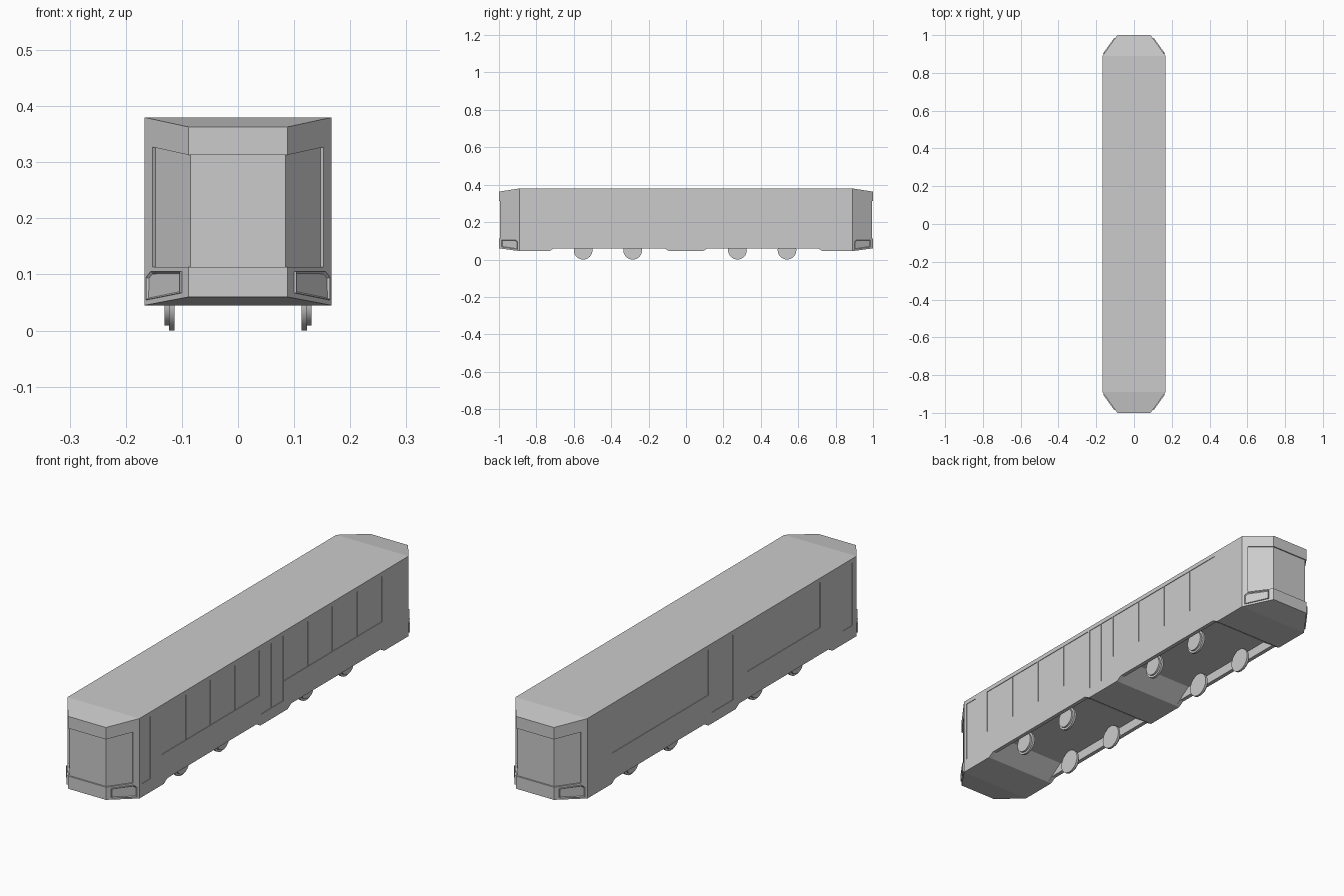
import bpy, bmesh, math
from mathutils import Vector, Matrix

if "Cube" in bpy.data.objects:
    bpy.data.objects.remove(bpy.data.objects["Cube"])

W, NX = 0.167, 0.088      # half width, half width of the nose
YC, YE = 0.89, 1.0        # start of the corner faces, end of the car


def finish(bm, name):
    bmesh.ops.recalc_face_normals(bm, faces=bm.faces)
    me = bpy.data.meshes.new(name)
    bm.to_mesh(me)
    bm.free()
    ob = bpy.data.objects.new(name, me)
    bpy.context.collection.objects.link(ob)
    return ob


def prism(name, pts, offset):
    """Extrude a planar polygon by an offset vector."""
    bm = bmesh.new()
    face = bm.faces.new([bm.verts.new(p) for p in pts])
    ext = bmesh.ops.extrude_face_region(bm, geom=[face])
    verts = [v for v in ext["geom"] if isinstance(v, bmesh.types.BMVert)]
    bmesh.ops.translate(bm, verts=verts, vec=offset)
    return finish(bm, name)


def box(name, x0, x1, y0, y1, z0, z1):
    pts = [(x0, y0, z0), (x1, y0, z0), (x1, y1, z0), (x0, y1, z0)]
    return prism(name, pts, (0, 0, z1 - z0))


def cut(target, cutter):
    cutter.hide_render = True
    mod = target.modifiers.new("cut", "BOOLEAN")
    mod.operation = "DIFFERENCE"
    mod.solver = "EXACT"
    mod.object = cutter
    bpy.context.view_layer.objects.active = target
    bpy.ops.object.modifier_apply(modifier=mod.name)
    bpy.data.objects.remove(cutter)


# Body shell: long octagonal box whose roof and floor taper at the ends
bm = bmesh.new()
for sx in (-1, 1):
    for sy in (-1, 1):
        for z_side, z_nose in ((0.045, 0.06), (0.38, 0.363)):
            bm.verts.new((sx * W, sy * YC, z_side))
            bm.verts.new((sx * NX, sy * YE, z_nose))
bmesh.ops.convex_hull(bm, input=bm.verts)
bmesh.ops.dissolve_limit(bm, angle_limit=0.01, verts=bm.verts, edges=bm.edges)
body = finish(bm, "car_body")

# Bogie bays: shallow notch in the skirts, deep bay with sloped ends between them
for s in (-1, 1):
    notch = [(-0.3, s * y, z) for y, z in
             ((0.09, 0.02), (0.09, 0.045), (0.115, 0.06), (0.705, 0.06), (0.73, 0.045), (0.73, 0.02))]
    cut(body, prism("notch_cutter", notch, (0.6, 0, 0)))
    bay = [(-0.15, s * y, z) for y, z in
           ((0.09, 0.02), (0.09, 0.045), (0.17, 0.1), (0.65, 0.1), (0.73, 0.045), (0.73, 0.02))]
    cut(body, prism("bay_cutter", bay, (0.3, 0, 0)))

# Windscreens: wrap-around recess at both ends with a sloped upper edge
slope = (YE - YC) / (W - NX)
d = 0.006
xs = 0.152
ys = YE - slope * (xs - NX)
n = Vector((slope, 1)).normalized() * d
for s in (-1, 1):
    half = [(xs - n.x, ys - n.y), (xs + 0.03, ys + 0.022), (NX + 0.03, YE + 0.03)]
    inner = (NX - 0.003, YE - d)
    plan = half + [(-x, y) for x, y in reversed(half)] + [(-inner[0], inner[1]), inner]
    screen = prism("screen_cutter", [(x, s * y, 0.113) for x, y in plan], (0, 0, 0.2))
    for v in screen.data.vertices:
        if v.co.z > 0.2:
            v.co.z = 0.313 + (YE - abs(v.co.y)) * 0.157
    cut(body, screen)

# Side windows and doors: very shallow recesses
GAP, DEPTH = 0.004, 0.0025
right_panels = [(-0.875, -0.817, 0.1)]
for start in (-0.743, 0.066):
    right_panels += [(start + i * 0.163, start + (i + 1) * 0.163 - GAP, 0.172) for i in range(4)]
right_panels += [(-0.087, -0.013 - GAP, 0.09), (-0.013, 0.062, 0.09)]
left_panels = [(-0.865, -0.80, 0.1), (-0.65, -0.165, 0.172), (-0.073, 0.066, 0.09), (0.09, 0.725, 0.172)]
for s, panels in ((1, right_panels), (-1, left_panels)):
    for y0, y1, z0 in panels:
        x0, x1 = sorted((s * (W - DEPTH), s * (W + 0.05)))
        cut(body, box("panel_cutter", x0, x1, y0, y1, z0, 0.362))

# Headlights: framed five-sided housings on the four corner faces
outline = [(0.1, 0.105), (0.152, 0.105), (0.16, 0.095), (0.16, 0.055), (0.1, 0.067)]
normal = Vector((slope, 1, 0)).normalized()
for sx in (-1, 1):
    for sy in (-1, 1):
        flip = Matrix.Diagonal((sx, sy, 1))
        bm = bmesh.new()
        pts = [Vector((x, YE - slope * (x - NX), z)) - normal * 0.003 for x, z in outline]
        face = bm.faces.new([bm.verts.new(flip @ p) for p in pts])
        ext = bmesh.ops.extrude_face_region(bm, geom=[face])["geom"]
        verts = [g for g in ext if isinstance(g, bmesh.types.BMVert)]
        front = [g for g in ext if isinstance(g, bmesh.types.BMFace)]
        bmesh.ops.translate(bm, verts=verts, vec=flip @ (normal * 0.008))
        bmesh.ops.recalc_face_normals(bm, faces=bm.faces)
        bmesh.ops.inset_region(bm, faces=front, thickness=0.004)
        bmesh.ops.translate(bm, verts=front[0].verts, vec=flip @ (normal * -0.004))
        finish(bm, "headlight")

# Wheels: narrow outer tread with a larger inner flange
for s in (-1, 1):
    for y in (-0.55, -0.285, 0.275, 0.54):
        bm = bmesh.new()
        for r, x0, x1 in ((0.05, 0.113, 0.123), (0.041, 0.122, 0.131)):
            place = Matrix.Translation((s * (x0 + x1) / 2, y, 0.05)) @ Matrix.Rotation(math.pi / 2, 4, "Y")
            bmesh.ops.create_cone(bm, cap_ends=True, segments=32, radius1=r, radius2=r,
                                  depth=x1 - x0, matrix=place)
        wheel = finish(bm, "wheel")
        bpy.ops.object.select_all(action="DESELECT")
        wheel.select_set(True)
        bpy.context.view_layer.objects.active = wheel
        bpy.ops.object.shade_smooth_by_angle(angle=math.radians(30))
